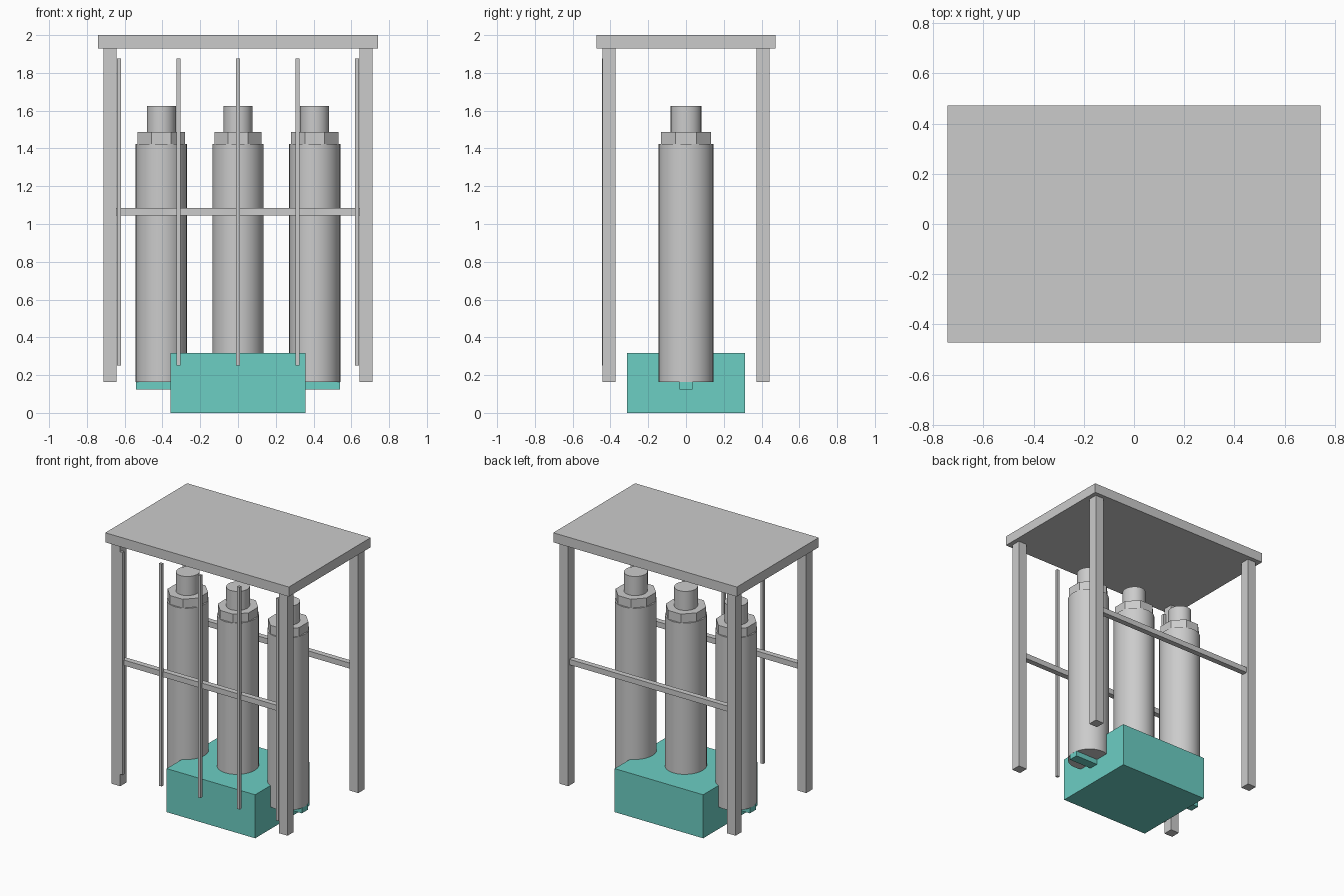
import bpy
from math import pi, cos

if "Cube" in bpy.data.objects:
    bpy.data.objects.remove(bpy.data.objects["Cube"])

teal = bpy.data.materials.new("teal")
teal.diffuse_color = (0.15, 0.62, 0.55, 1)
teal.use_nodes = True
teal.node_tree.nodes["Principled BSDF"].inputs["Base Color"].default_value = teal.diffuse_color


def box(name, x0, x1, y0, y1, z0, z1, mat=None):
    bpy.ops.mesh.primitive_cube_add(
        size=1, location=((x0 + x1) / 2, (y0 + y1) / 2, (z0 + z1) / 2))
    ob = bpy.context.object
    ob.name = name
    ob.scale = (x1 - x0, y1 - y0, z1 - z0)
    bpy.ops.object.transform_apply(location=False, rotation=False, scale=True)
    if mat:
        ob.data.materials.append(mat)
    return ob


def column(name, x, rx, ry, z0, z1, sides):
    bpy.ops.mesh.primitive_cylinder_add(
        vertices=sides, radius=1, depth=z1 - z0, location=(x, 0, (z0 + z1) / 2),
        rotation=(0, 0, pi / sides if sides == 8 else 0))
    ob = bpy.context.object
    ob.name = name
    bpy.ops.object.transform_apply(location=False, rotation=True, scale=False)
    ob.scale = (rx, ry, 1)
    bpy.ops.object.transform_apply(location=False, rotation=False, scale=True)
    if sides > 8:
        bpy.ops.object.shade_smooth_by_angle(angle=0.6)
    return ob


# Roof slab
box("roof_slab", -0.742, 0.742, -0.473, 0.473, 1.93, 2.0)

# Corner legs and the front and back rails
for sy, side in ((-1, "front"), (1, "back")):
    for sx, hand in ((-1, "left"), (1, "right")):
        xs = sorted((sx * 0.642, sx * 0.711))
        ys = sorted((sy * 0.373, sy * 0.443))
        box(f"{side}_{hand}_leg", *xs, *ys, 0.163, 1.93)
    ys = sorted((sy * 0.389, sy * 0.429))
    box(f"{side}_rail", -0.642, 0.642, *ys, 1.045, 1.085)

# Thin upright bars along the front
for i in range(5):
    x = (i - 2) * 0.3155
    box(f"front_bar_{i + 1}", x - 0.0105, x + 0.0105, -0.446, -0.426, 0.252, 1.877)

# Three cylinders: body, octagonal collar and neck
k = 1 / cos(pi / 8)
for i in range(3):
    x = (i - 1) * 0.406
    column(f"cylinder_body_{i + 1}", x, 0.136, 0.145, 0.163, 1.423, 32)
    column(f"cylinder_collar_{i + 1}", x, 0.125 * k, 0.132 * k, 1.423, 1.487, 8)
    column(f"cylinder_neck_{i + 1}", x, 0.077, 0.081, 1.487, 1.626, 32)

# Base block with the support beam under the cylinders
box("base_block", -0.358, 0.358, -0.313, 0.313, 0, 0.318, teal)
box("support_beam", -0.541, 0.541, -0.035, 0.035, 0.125, 0.164, teal)
